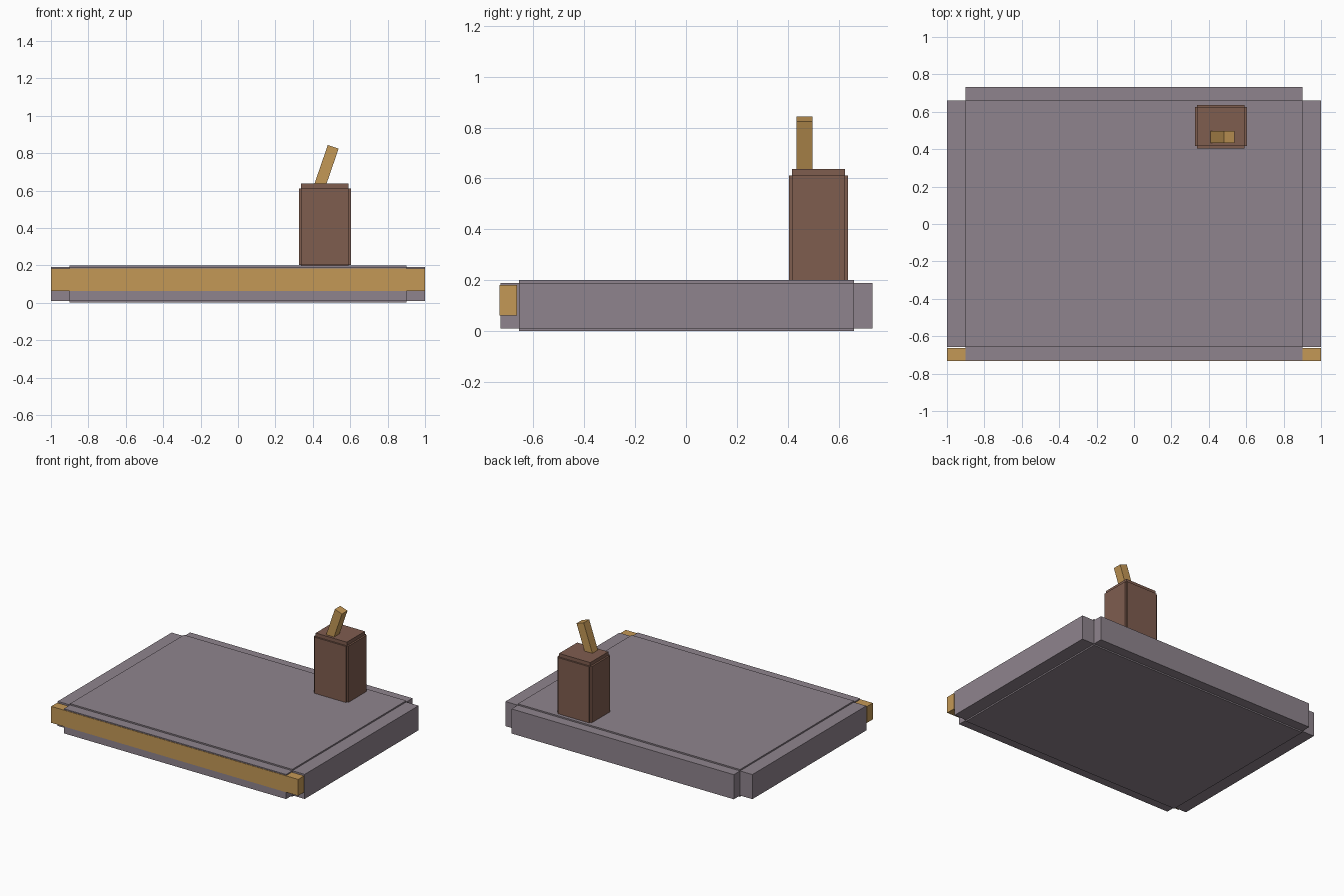
import bpy
import bmesh
from math import radians
from mathutils import Matrix, Vector

cube = bpy.data.objects.get("Cube")
if cube:
    bpy.data.objects.remove(cube, do_unlink=True)


def material(name, rgb):
    """Flat material from 0-255 display values, converted to linear."""
    lin = [((c / 255 + 0.055) / 1.055) ** 2.4 for c in rgb]
    mat = bpy.data.materials.new(name)
    mat.use_nodes = True
    mat.diffuse_color = (*lin, 1)
    mat.node_tree.nodes["Principled BSDF"].inputs["Base Color"].default_value = (*lin, 1)
    return mat


GREY = material("mauve grey stone", (143, 132, 141))
BROWN = material("brown", (127, 93, 79))
TAN = material("golden tan", (196, 152, 86))


def add_box(bm, lo, hi):
    lo, hi = Vector(lo), Vector(hi)
    place = Matrix.Translation((lo + hi) / 2) @ Matrix.Diagonal((*(hi - lo), 1))
    bmesh.ops.create_cube(bm, size=1, matrix=place)


def finish(name, bm, mat):
    mesh = bpy.data.meshes.new(name)
    bm.to_mesh(mesh)
    bm.free()
    mesh.materials.append(mat)
    obj = bpy.data.objects.new(name, mesh)
    bpy.context.collection.objects.link(obj)
    return obj


def notched_block(name, lo, hi, inset, mat):
    """Three crossing boxes, each reaching the full size along one axis."""
    bm = bmesh.new()
    lo, hi, inset = Vector(lo), Vector(hi), Vector(inset)
    for axis in range(3):
        step = inset.copy()
        step[axis] = 0
        add_box(bm, lo + step, hi - step)
    return finish(name, bm, mat)


# Wide base slab with stepped edges
notched_block("base_slab", (-1, -0.729, 0), (1, 0.7325, 0.2), (0.1, 0.072, 0.01), GREY)

# Upright housing at the back, with the same stepped edges
notched_block("housing", (0.325, 0.404, 0.175), (0.603, 0.637, 0.638), (0.013, 0.012, 0.026), BROWN)

# Trim bar along the front edge
bm = bmesh.new()
add_box(bm, (-1, -0.7325, 0.062), (1, -0.664, 0.182))
finish("front_trim", bm, TAN)

# Lever leaning toward the left side, sunk into the housing
bm = bmesh.new()
add_box(bm, (-0.0305, -0.032, -0.3), (0.0305, 0.032, 0))
lever = finish("lever", bm, TAN)
lever.location = (0.509, 0.466, 0.8335)
lever.rotation_euler = (0, radians(19), 0)
